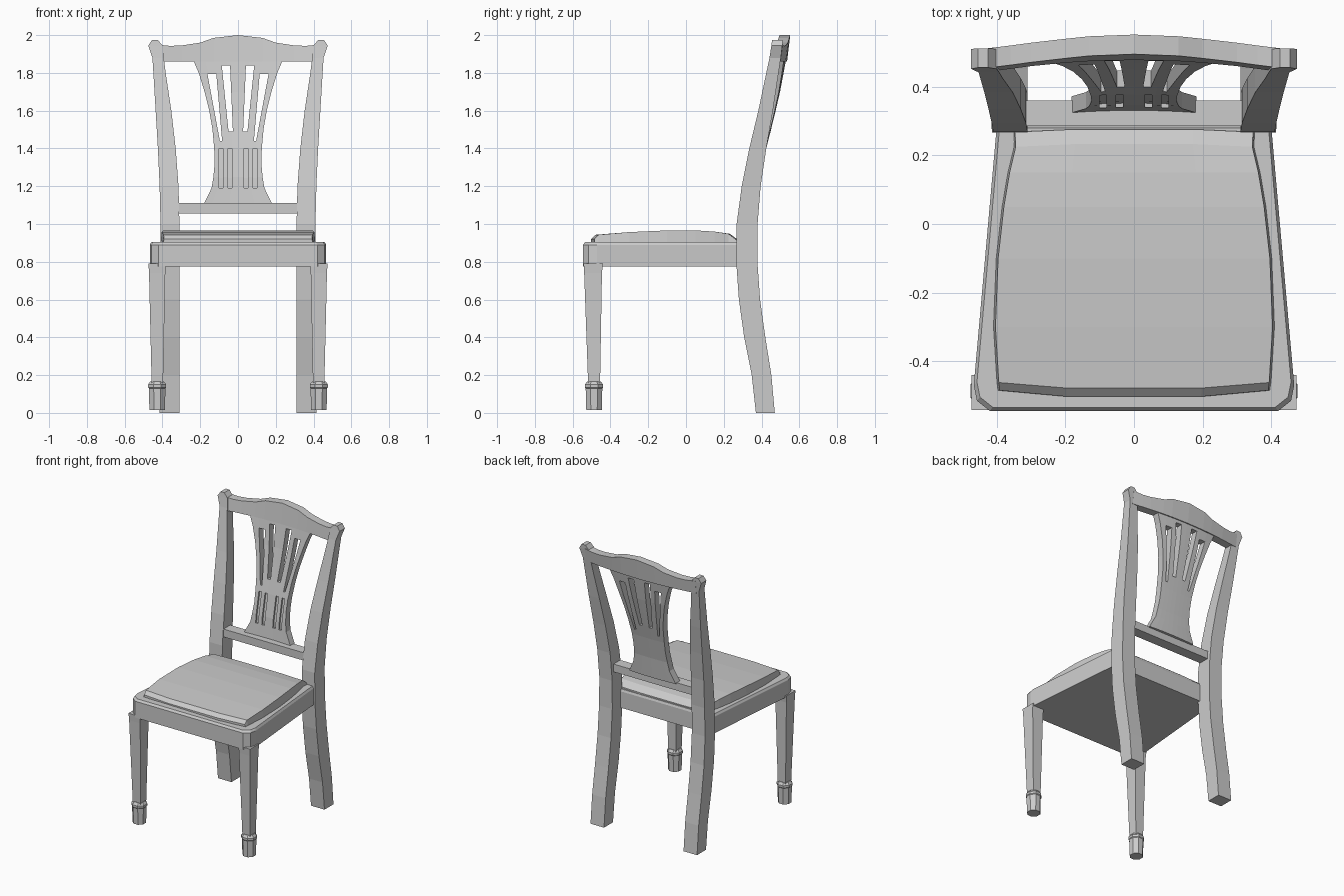
import bpy
import bmesh
from math import cos, sin, pi

if "Cube" in bpy.data.objects:
    bpy.data.objects.remove(bpy.data.objects["Cube"])

grey = bpy.data.materials.new("plain_grey")
grey.use_nodes = True
GREY = (0.6, 0.6, 0.6, 1)
grey.diffuse_color = GREY
grey.node_tree.nodes["Principled BSDF"].inputs["Base Color"].default_value = GREY


def add_object(name, bm):
    bmesh.ops.recalc_face_normals(bm, faces=bm.faces)
    mesh = bpy.data.meshes.new(name)
    bm.to_mesh(mesh)
    bm.free()
    mesh.materials.append(grey)
    obj = bpy.data.objects.new(name, mesh)
    bpy.context.collection.objects.link(obj)
    return obj


def skin(bm, rings):
    """Skin equal-length closed rings and cap both ends."""
    loops = [[bm.verts.new(p) for p in ring] for ring in rings]
    n = len(loops[0])
    for a, b in zip(loops, loops[1:]):
        for i in range(n):
            j = (i + 1) % n
            bm.faces.new((a[i], a[j], b[j], b[i]))
    bm.faces.new(loops[0])
    bm.faces.new(loops[-1])


def loft(name, rings):
    bm = bmesh.new()
    skin(bm, rings)
    return add_object(name, bm)


def mirrored(name, rings):
    for side, s in (("left", 1), ("right", -1)):
        loft(f"{side}_{name}", [[(s * x, y, z) for x, y, z in r] for r in rings])


def rect(x0, x1, y0, y1, z):
    return [(x0, y0, z), (x1, y0, z), (x1, y1, z), (x0, y1, z)]


def interp(table, t):
    for (a, u), (b, v) in zip(table, table[1:]):
        if t <= b:
            return u + (v - u) * max(0, t - a) / (b - a)
    return table[-1][1]


# Curved back surface shared by the splat and the crest rail
LEAN = [(1.1, 0.295), (1.25, 0.312), (1.4, 0.342), (1.55, 0.38),
        (1.7, 0.415), (1.86, 0.445), (2.0, 0.46)]


def back_y(x, z):
    return interp(LEAN, z) + 0.035 * max(0, 1 - (x / 0.42) ** 2)


def panel_ring(x0, x1, z, front, back, nx):
    xs = [x0 + (x1 - x0) * i / nx for i in range(nx + 1)]
    return ([(x, back_y(x, z) + front, z) for x in xs]
            + [(x, back_y(x, z) + back, z) for x in reversed(xs)])


# Back posts running down into the rear legs: z, inner x, outer x, front y, back y
POST = [(0, .31, .415, .37, .47), (.2, .31, .415, .348, .452), (.4, .31, .415, .308, .42),
        (.6, .31, .415, .28, .392), (.8, .31, .413, .266, .378), (1, .31, .41, .268, .379),
        (1.2, .315, .415, .295, .395), (1.4, .33, .424, .335, .425),
        (1.6, .353, .436, .383, .46), (1.8, .383, .448, .425, .49),
        (1.88, .393, .453, .442, .502), (1.945, .4, .475, .452, .51), (1.975, .425, .455, .456, .512)]
mirrored("back_post", [rect(a, b, c, d, z) for z, a, b, c, d in POST])

# Crest rail with a raised, bowed centre
CREST = [(0, 2.0), (.13, 1.985), (.2, 1.96), (.3, 1.945), (.36, 1.943), (.43, 1.95)]
crest = [(-x, z) for x, z in reversed(CREST[1:])] + CREST
loft("crest_rail", [[(x, back_y(x, 1.86) - 0.002, 1.86), (x, back_y(x, z), z),
                     (x, back_y(x, z) + 0.057, z), (x, back_y(x, 1.86) + 0.055, 1.86)]
                    for x, z in crest])

# Lower back rail
loft("lower_back_rail", [rect(-.33, .33, .285, .36, 1.055), rect(-.33, .33, .285, .36, 1.11)])

# Pierced splat: fan slots cut through, lower slots cut as grooves
SPLAT = [(1.105, .182), (1.19, .14), (1.25, .13), (1.32, .124), (1.4, .126), (1.5, .135),
         (1.6, .152), (1.7, .177), (1.8, .208), (1.865, .236)]
splat = loft("back_splat", [panel_ring(-w, w, z, 0, 0.048, 8) for z, w in SPLAT])
# bottom z, inner x, outer x, top z, inner x, outer x, cut depth
SLOTS = [(1.49, .027, .05, 1.84, .042, .086, .1), (1.44, .084, .096, 1.795, .115, .162, .1),
         (1.19, .032, .053, 1.4, .032, .053, .012), (1.19, .08, .1, 1.4, .08, .1, .012)]
bm = bmesh.new()
for z0, a0, b0, z1, a1, b1, depth in SLOTS:
    for s in (1, -1):
        rings = []
        for k in range(5):
            t = k / 4
            rings.append(panel_ring(s * (a0 + (a1 - a0) * t), s * (b0 + (b1 - b0) * t),
                                    z0 + (z1 - z0) * t, -0.03, depth, 1))
        skin(bm, rings)
cutter = add_object("slot_cutter", bm)
cutter.hide_render = True
cut = splat.modifiers.new("slots", 'BOOLEAN')
cut.operation = 'DIFFERENCE'
cut.solver = 'EXACT'
cut.object = cutter
depsgraph = bpy.context.evaluated_depsgraph_get()
splat.data = bpy.data.meshes.new_from_object(splat.evaluated_get(depsgraph))
splat.modifiers.clear()
bpy.data.objects.remove(cutter)

# Seat frame with clipped front corners and a softened top edge
HALF = [(.4, .285), (.467, -.47), (.458, -.515), (.42, -.545)]
outline = HALF + [(-x, y) for x, y in reversed(HALF)]
loft("seat_frame", [[(x * k, y * k, z) for x, y in outline]
                    for z, k in ((.775, 1), (.89, 1), (.905, .98))])

# Domed seat cushion: y, half width, crown height, front bow
CUSHION = [(-.485, .397, .92, .018), (-.462, .4, .943, .016), (-.3, .41, .957, 0),
           (-.1, .402, .966, 0), (.05, .385, .966, 0), (.15, .368, .96, 0),
           (.225, .35, .948, -.008), (.268, .352, .915, -.008)]
rings = []
for y, w, z, bow in CUSHION:
    xs = [-w, -w / 2, w / 2, w]
    top = [(x * .985, y - (bow if abs(x) < w else 0), z) for x in xs]
    base = [(x, y - (bow if abs(x) < w else 0), .9) for x in reversed(xs)]
    rings.append(top + base)
loft("seat_cushion", rings)

# Tapered front legs
mirrored("front_leg", [rect(.397, .457, -.518, -.455, .15), rect(.385, .471, -.539, -.445, .74),
                       rect(.383, .474, -.542, -.44, .79)])

# Eight-sided feet with a collar
FOOT = [(.015, .041), (.13, .044), (.135, .048), (.15, .048), (.167, .036)]
mirrored("front_foot", [[(.428 + r * cos(pi * (i + .5) / 4) / cos(pi / 8),
                          -.487 + r * sin(pi * (i + .5) / 4) / cos(pi / 8), z)
                         for i in range(8)] for z, r in FOOT])
